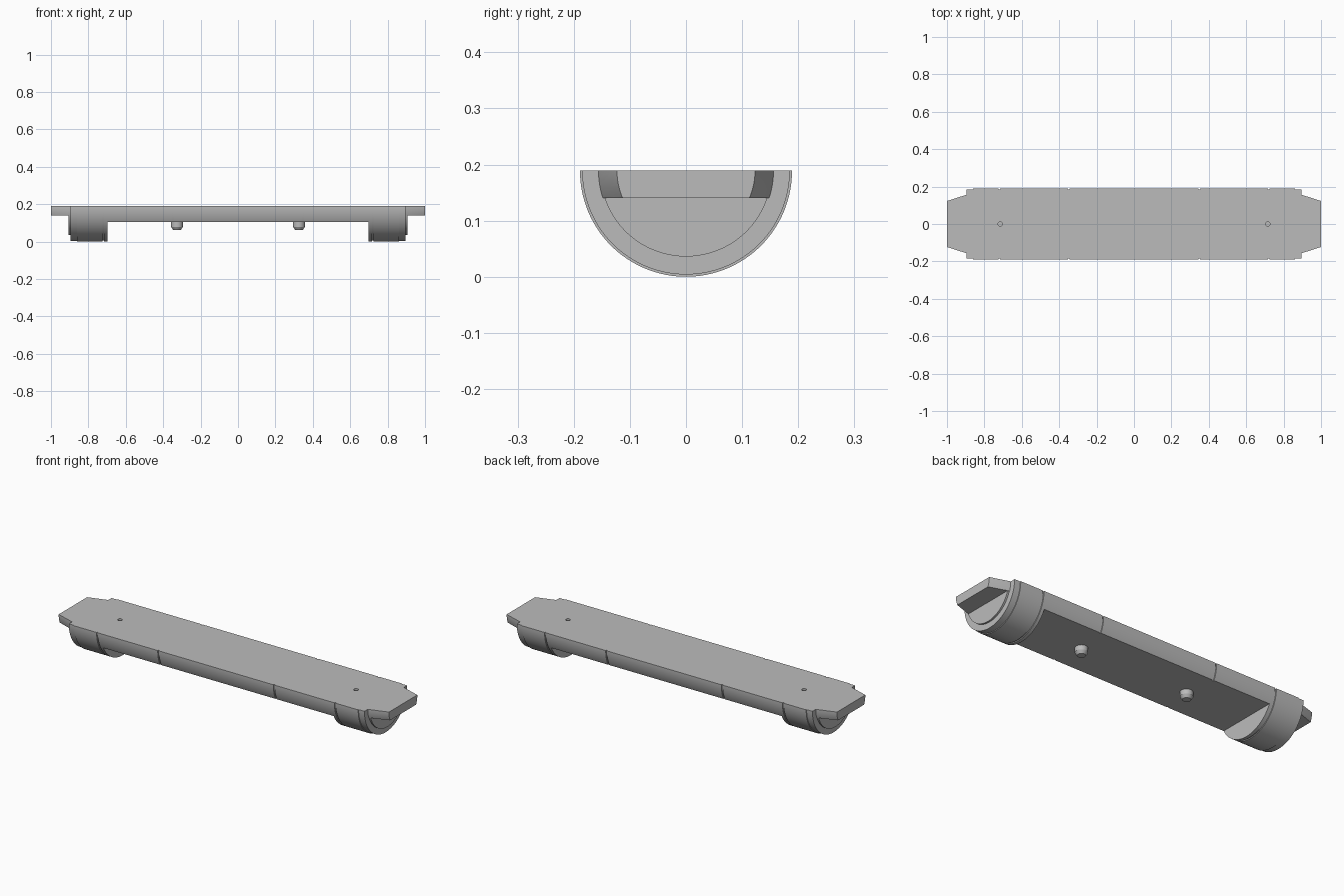
import bpy, bmesh
from math import pi, sin, cos

if "Cube" in bpy.data.objects:
    bpy.data.objects.remove(bpy.data.objects["Cube"])

TOP = 0.189     # height of the flat face, also the cylinder axis
R = 0.189       # outer radius
SEGS = 64

grey = bpy.data.materials.new("plain_grey")
grey.use_nodes = True
colour = (0.5, 0.5, 0.5, 1)
grey.diffuse_color = colour
grey.node_tree.nodes["Principled BSDF"].inputs["Base Color"].default_value = colour


def finish(name, bm):
    bmesh.ops.recalc_face_normals(bm, faces=bm.faces[:])
    mesh = bpy.data.meshes.new(name)
    bm.to_mesh(mesh)
    bm.free()
    mesh.materials.append(grey)
    obj = bpy.data.objects.new(name, mesh)
    bpy.context.collection.objects.link(obj)
    return obj


def half_lathe(profile):
    """Solid half-round bar below the top plane from (x, radius) pairs."""
    bm = bmesh.new()
    rings = []
    for x, r in profile:
        angles = [pi + pi * i / SEGS for i in range(SEGS + 1)]
        rings.append([bm.verts.new((x, r * cos(a), TOP + r * sin(a))) for a in angles])
    for a, b in zip(rings, rings[1:]):
        for i in range(SEGS):
            bm.faces.new((a[i], a[i + 1], b[i + 1], b[i]))
    bm.faces.new(rings[0])
    bm.faces.new(rings[-1])
    bm.faces.new([r[0] for r in rings] + [r[-1] for r in reversed(rings)])
    return bm


def cylinder(bm, x, z0, z1, r0, r1):
    made = bmesh.ops.create_cone(bm, cap_ends=True, segments=32, radius1=r0,
                                 radius2=r1, depth=z1 - z0)
    bmesh.ops.translate(bm, verts=made["verts"], vec=(x, 0, (z0 + z1) / 2))


def smooth(obj):
    bpy.ops.object.select_all(action="DESELECT")
    obj.select_set(True)
    bpy.context.view_layer.objects.active = obj
    bpy.ops.object.shade_smooth_by_angle(angle=0.5)


def cut(obj, cutter):
    mod = obj.modifiers.new("cut", "BOOLEAN")
    mod.operation = "DIFFERENCE"
    mod.solver = "EXACT"
    mod.object = cutter
    bpy.context.view_layer.objects.active = obj
    bpy.ops.object.modifier_apply(modifier=mod.name)
    bpy.data.objects.remove(cutter)


# Half-round body with narrow grooves and stepped end rims
half = []
for x in (0.35, 0.72):
    half += [(x - 0.004, R), (x - 0.004, R - 0.005), (x + 0.004, R - 0.005), (x + 0.004, R)]
half += [(0.86, R), (0.86, R - 0.004), (0.895, R - 0.004)]
body = finish("half_round_body", half_lathe([(-x, r) for x, r in reversed(half)] + half))

# Long recess underneath between the two end drums
bm = bmesh.new()
bmesh.ops.create_cube(bm, size=1)
bmesh.ops.scale(bm, vec=(1.395, 0.6, 0.3), verts=bm.verts)
bmesh.ops.translate(bm, vec=(0, 0, 0.104 - 0.15), verts=bm.verts)
cut(body, finish("recess_cutter", bm))

# Small holes in the flat face
for x in (-0.715, 0.715):
    bm = bmesh.new()
    cylinder(bm, x, TOP - 0.06, TOP + 0.05, 0.012, 0.012)
    cut(body, finish("hole_cutter", bm))
smooth(body)

for side, name in ((1, "left"), (-1, "right")):
    # Raised round boss on the drum end
    smooth(finish(name + "_end_boss", half_lathe([(side * 0.89, 0.153), (side * 0.905, 0.153)])))

    # Tapered tongue, trimmed flat below
    bm = half_lathe([(side * 0.89, 0.157), (side * 0.9, 0.155), (side, 0.123)])
    geom = bm.verts[:] + bm.edges[:] + bm.faces[:]
    bmesh.ops.bisect_plane(bm, geom=geom, plane_co=(0, 0, 0.14), plane_no=(0, 0, 1),
                           clear_inner=True)
    bmesh.ops.holes_fill(bm, edges=[e for e in bm.edges if e.is_boundary])
    smooth(finish(name + "_end_tongue", bm))

    # Locating peg with a chamfered tip
    bm = bmesh.new()
    cylinder(bm, side * 0.326, 0.079, 0.11, 0.032, 0.032)
    cylinder(bm, side * 0.326, 0.063, 0.079, 0.021, 0.032)
    smooth(finish(name + "_peg", bm))
